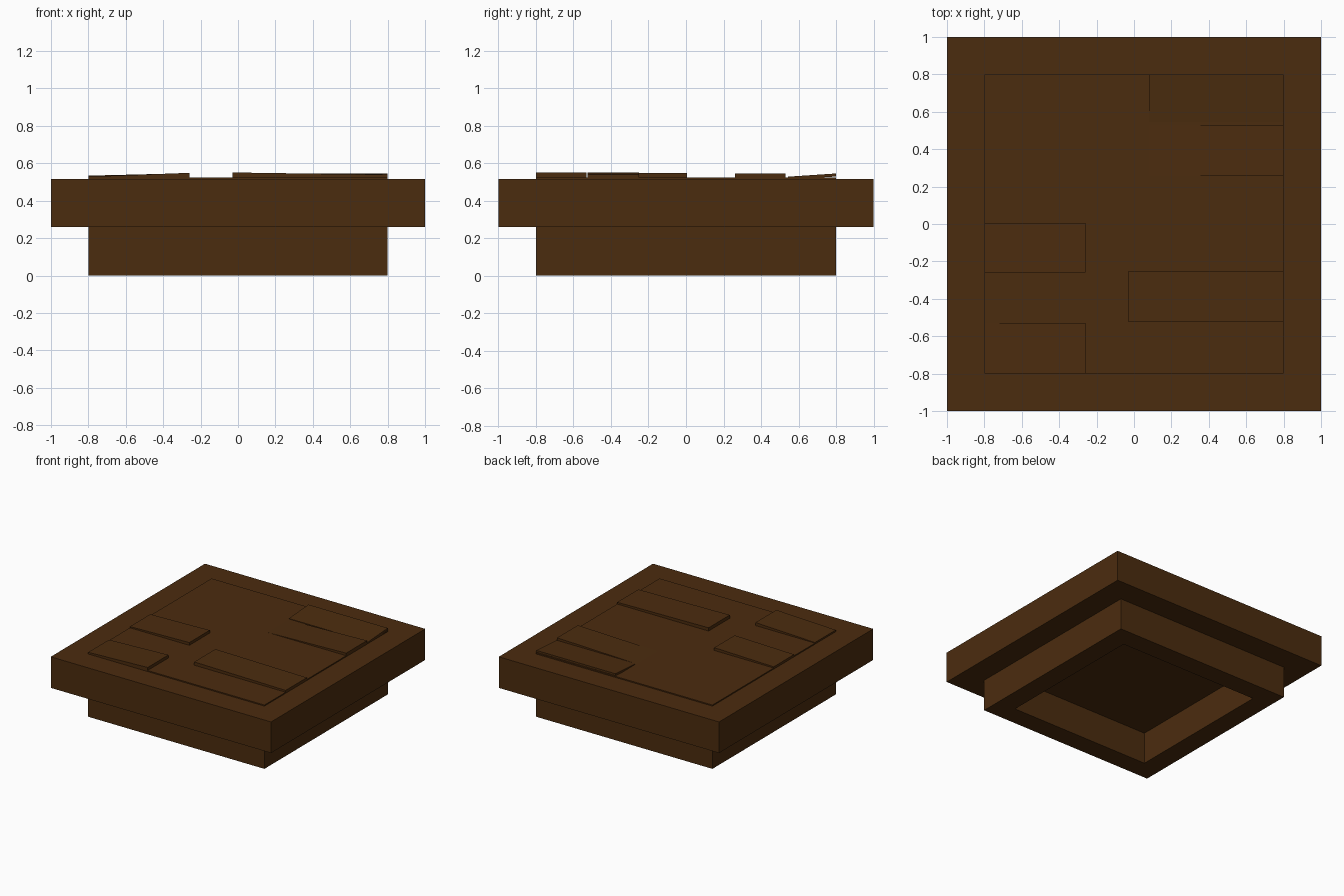
import bpy
import bmesh

if "Cube" in bpy.data.objects:
    bpy.data.objects.remove(bpy.data.objects["Cube"])

wood = bpy.data.materials.new("dark_brown_wood")
wood.diffuse_color = (0.071, 0.025, 0.0045, 1)
wood.use_nodes = True
wood.node_tree.nodes["Principled BSDF"].inputs["Base Color"].default_value = wood.diffuse_color


def finish(name, bm):
    bmesh.ops.recalc_face_normals(bm, faces=bm.faces)
    mesh = bpy.data.meshes.new(name)
    bm.to_mesh(mesh)
    bm.free()
    mesh.materials.append(wood)
    obj = bpy.data.objects.new(name, mesh)
    bpy.context.collection.objects.link(obj)
    return obj


def block(name, x0, x1, y0, y1, z0, z1, rise_x=0, rise_y=0, lift=False):
    """Box whose top climbs along x or y; lift tilts the underside as well."""
    bm = bmesh.new()
    bmesh.ops.create_cube(bm, size=1)
    for v in bm.verts:
        u, w, top = v.co.x + 0.5, v.co.y + 0.5, v.co.z > 0
        slope = rise_x * u + rise_y * w if (top or lift) else 0
        v.co = (x0 + (x1 - x0) * u, y0 + (y1 - y0) * w,
                (z1 if top else z0) + slope)
    return finish(name, bm)


# Wide slab and the thin panel lying on it
block("slab", -1, 1, -1, 1, 0.26, 0.515)
block("top_panel", -0.8, 0.8, -0.8, 0.8, 0.514, 0.524)

# Hollow square base, open underneath
bm = bmesh.new()
loops = []
for half, z in ((0.8, 0), (0.8, 0.26), (0.635, 0.26), (0.635, 0)):
    loops.append([bm.verts.new((sx * half, sy * half, z))
                  for sx, sy in ((-1, -1), (1, -1), (1, 1), (-1, 1))])
for k in range(4):
    a, b = loops[k], loops[(k + 1) % 4]
    for i in range(4):
        j = (i + 1) % 4
        bm.faces.new((a[i], a[j], b[j], b[i]))
finish("base_frame", bm)

# Loose planks, each slightly tilted
block("plank_left_middle", -0.8, -0.26, -0.26, 0.005, 0.52, 0.534, rise_x=0.013)
block("plank_left_front", -0.8, -0.26, -0.8, -0.53, 0.52, 0.529, rise_x=0.02)
block("plank_right_front", -0.03, 0.8, -0.525, -0.25, 0.52, 0.551, rise_x=-0.012)
block("plank_right_middle", 0.08, 0.8, 0.26, 0.53, 0.516, 0.524, rise_x=0.021)
block("plank_right_back", 0.08, 0.8, 0.545, 0.8, 0.512, 0.528, rise_y=0.017, lift=True)
